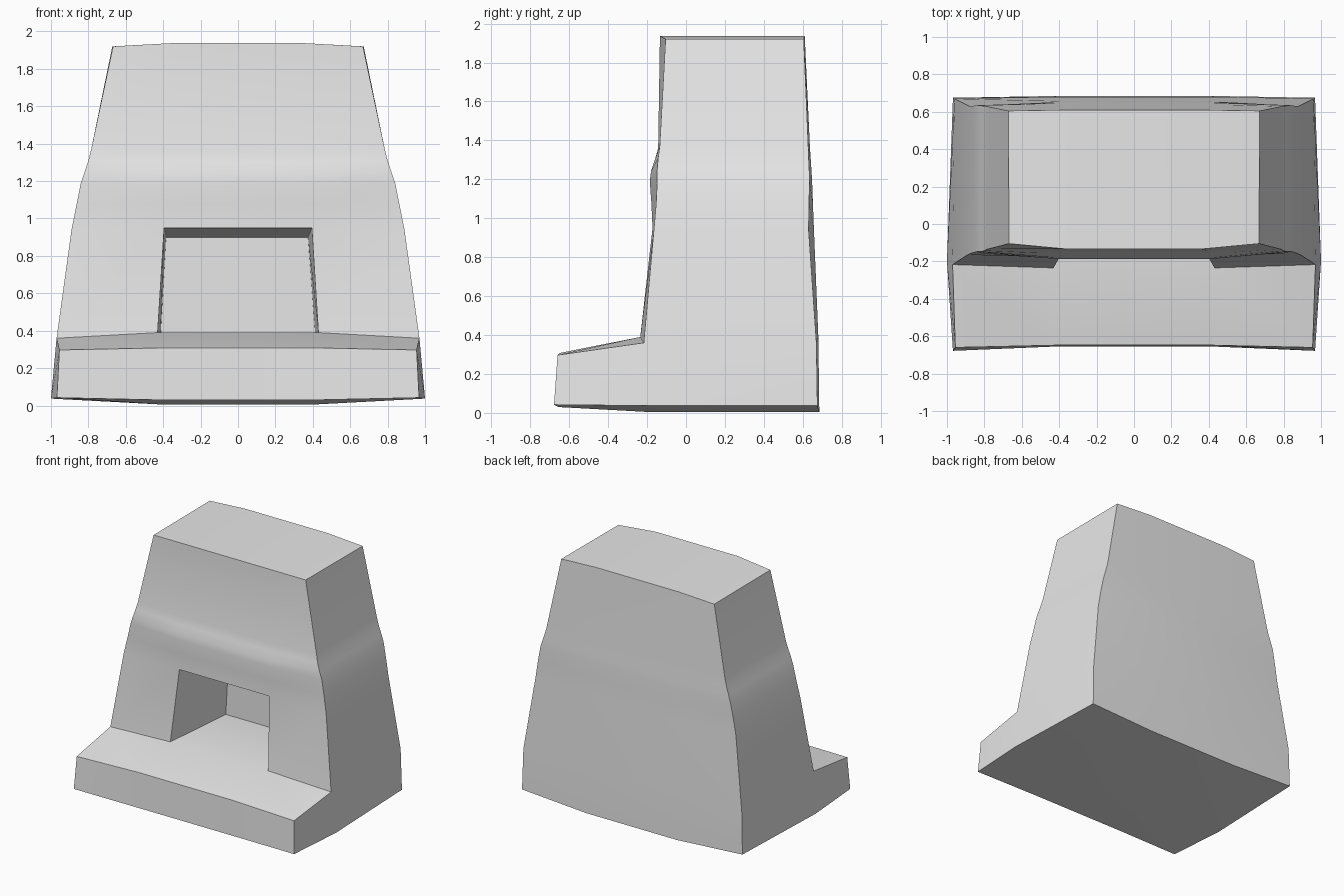
import bpy, bmesh, math

if "Cube" in bpy.data.objects:
    bpy.data.objects.remove(bpy.data.objects["Cube"], do_unlink=True)

stone = bpy.data.materials.new("grey stone")
stone.use_nodes = True
grey = (0.8, 0.8, 0.8, 1)
stone.diffuse_color = grey
stone.node_tree.nodes["Principled BSDF"].inputs["Base Color"].default_value = grey

bm = bmesh.new()


def strip(half, inner, y_corner, y_mid, z_corner, z_mid):
    """Four vertices across the width, left-right symmetric."""
    return [bm.verts.new(p) for p in (
        (-half, y_corner, z_corner), (-inner, y_mid, z_mid),
        (inner, y_mid, z_mid), (half, y_corner, z_corner))]


def bridge(a, b, skip=()):
    """Quads between two equally long vertex rows."""
    for i in range(len(a) - 1):
        if i not in skip:
            bm.faces.new((a[i], a[i + 1], b[i + 1], b[i]))


# Chimney rows: corner z, middle z, front half width, back half width,
# inner column, front corner y, front middle y, back corner y, back middle y
rows = [
    (0.037, 0.005, 1.0, 0.968, 0.40, -0.20, -0.20, 0.675, 0.685),
    (0.36, 0.39, 0.97, 0.96, 0.43, -0.217, -0.235, 0.67, 0.68),
    (0.94, 0.95, 0.89, 0.88, 0.395, -0.165, -0.172, 0.63, 0.657),
    (1.08, 1.08, 0.862, 0.857, 0.41, -0.153, -0.178, 0.632, 0.652),
    (1.19, 1.19, 0.84, 0.835, 0.42, -0.148, -0.186, 0.635, 0.648),
    (1.25, 1.24, 0.82, 0.817, 0.42, -0.148, -0.18, 0.633, 0.645),
    (1.31, 1.30, 0.80, 0.797, 0.41, -0.143, -0.16, 0.63, 0.641),
    (1.37, 1.36, 0.785, 0.782, 0.39, -0.135, -0.143, 0.628, 0.637),
    (1.92, 1.937, 0.668, 0.672, 0.36, -0.105, -0.134, 0.605, 0.61),
]
front, back = [], []
for zc, zm, wf, wb, inner, fc, fm, bc, bk in rows:
    front.append(strip(wf, inner, fc, fm, zc, zm))
    back.append(strip(wb, inner, bc, bk, zc, zm))

# Chimney walls, leaving the fire opening and the hearth side open
for k in range(len(rows) - 1):
    if k > 0:
        bridge(front[k], front[k + 1], skip=(1,) if k == 1 else ())
    bridge(back[k], back[k + 1])
    for end in (0, 3):
        bridge([front[k][end], back[k][end]], [front[k + 1][end], back[k + 1][end]])

# Flat top and underside
bridge(front[-1], back[-1])
bridge(front[0], back[0])

# Hearth slab reaching forward from the chimney foot
hearth_top = strip(0.955, 0.42, -0.66, -0.648, 0.297, 0.308)
hearth_base = strip(0.968, 0.42, -0.678, -0.655, 0.042, 0.03)
bridge(front[1], hearth_top)
bridge(hearth_top, hearth_base)
bridge(hearth_base, front[0])
for end in (0, 3):
    bm.faces.new((front[0][end], front[1][end], hearth_top[end], hearth_base[end]))

# Firebox recess
mouth = [front[1][1], front[1][2], front[2][2], front[2][1]]
inside = [bm.verts.new(p) for p in (
    (-0.415, 0.44, 0.355), (0.415, 0.44, 0.355),
    (0.375, 0.44, 0.897), (-0.385, 0.44, 0.897))]
bridge(mouth + mouth[:1], inside + inside[:1])
bm.faces.new(inside)

bmesh.ops.recalc_face_normals(bm, faces=bm.faces[:])
mesh = bpy.data.meshes.new("fireplace")
bm.to_mesh(mesh)
bm.free()
mesh.materials.append(stone)
fireplace = bpy.data.objects.new("fireplace", mesh)
bpy.context.collection.objects.link(fireplace)

# Soft shading across the gentle bends, crisp corners elsewhere
bpy.ops.object.select_all(action="DESELECT")
fireplace.select_set(True)
bpy.context.view_layer.objects.active = fireplace
bpy.ops.object.shade_smooth_by_angle(angle=math.radians(30))
